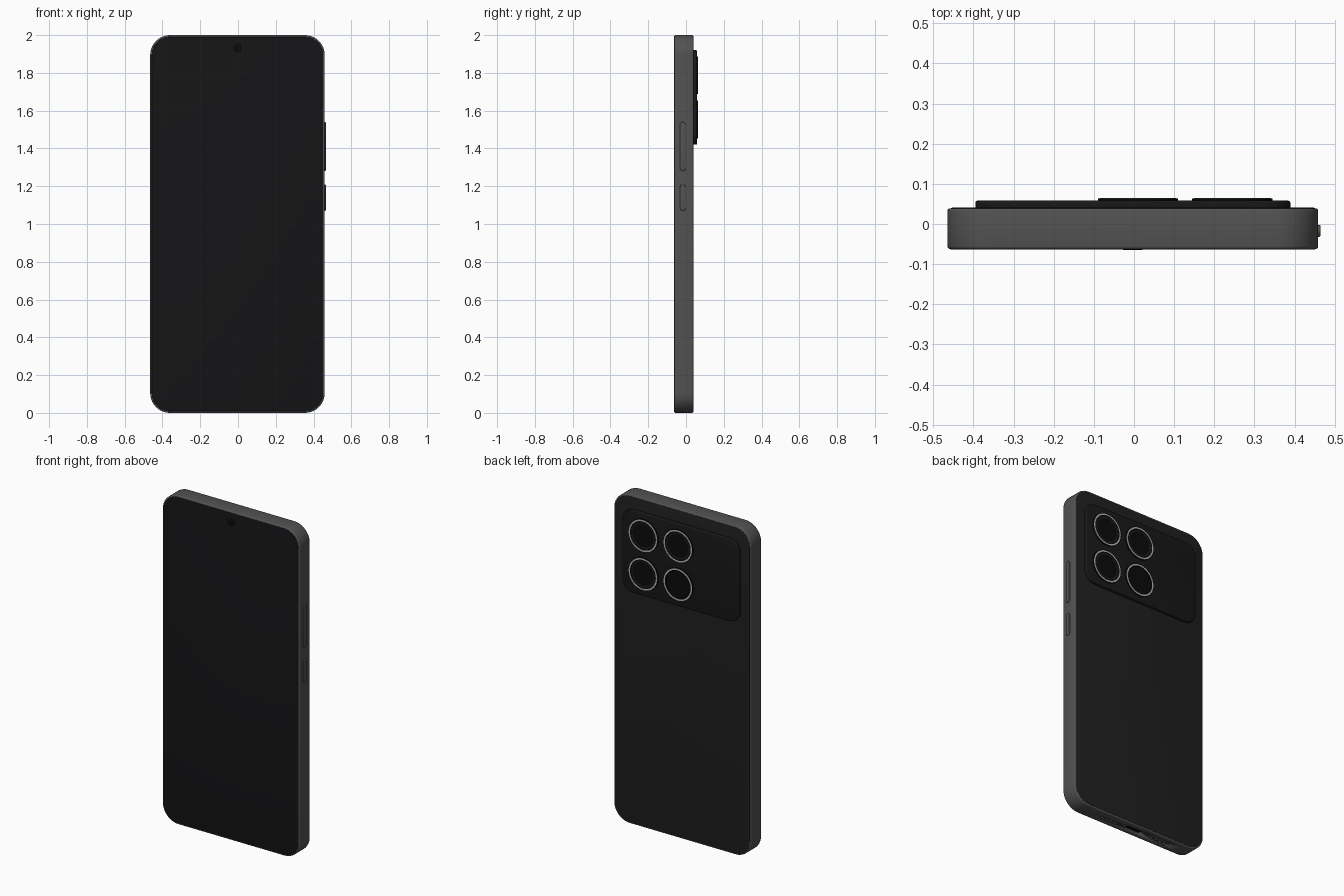
import bpy, bmesh, math
from mathutils import Matrix

if "Cube" in bpy.data.objects:
    bpy.data.objects.remove(bpy.data.objects["Cube"])


def material(name, r, g, b):
    m = bpy.data.materials.new(name)
    m.diffuse_color = (r, g, b, 1)
    m.use_nodes = True
    m.node_tree.nodes["Principled BSDF"].inputs["Base Color"].default_value = m.diffuse_color
    return m


METAL = material("frame_metal", 0.085, 0.085, 0.085)
BACK = material("matte_back", 0.014, 0.014, 0.014)
GLASS = material("screen_glass", 0.007, 0.007, 0.008)
PLATE = material("camera_plate", 0.009, 0.009, 0.010)
BLACK = material("black", 0.003, 0.003, 0.003)
SILVER = material("silver", 0.45, 0.45, 0.45)

# Local z becomes the outward direction of each side
TO_BACK = Matrix(((1, 0, 0), (0, 0, 1), (0, 1, 0))).to_4x4()    # (x, z, y)
TO_RIGHT = Matrix(((0, 0, 1), (1, 0, 0), (0, 1, 0))).to_4x4()   # (y, z, x)
TO_BOTTOM = Matrix.Identity(4)                                  # (x, y, z)


def outline(w, h, r, seg):
    """Rounded rectangle, or a circle when r is half of both sides."""
    pts = []
    for k, (sx, sy) in enumerate(((1, 1), (-1, 1), (-1, -1), (1, -1))):
        for i in range(seg + 1):
            a = math.pi / 2 * (k + i / seg)
            p = (sx * (w / 2 - r) + r * math.cos(a), sy * (h / 2 - r) + r * math.sin(a))
            if not pts or math.dist(p, pts[-1]) > 1e-5:
                pts.append(p)
    if math.dist(pts[0], pts[-1]) < 1e-5:
        pts.pop()
    return pts


def loft(name, mat, centre, size, r, rings, axes=TO_BACK, seg=10, closed=False):
    """Skin inset copies of an outline; rings are (height, inset) pairs."""
    bm = bmesh.new()
    loops = []
    for height, inset in rings:
        pts = outline(size[0] - 2 * inset, size[1] - 2 * inset, r - inset, seg)
        loops.append([bm.verts.new((centre[0] + x, centre[1] + y, height)) for x, y in pts])
    pairs = list(zip(loops, loops[1:]))
    if closed:
        pairs.append((loops[-1], loops[0]))
    else:
        bm.faces.new(loops[0])
        bm.faces.new(loops[-1])
    for a, b in pairs:
        for i in range(len(a)):
            j = (i + 1) % len(a)
            bm.faces.new((a[i], a[j], b[j], b[i]))
    bm.transform(axes)
    bmesh.ops.recalc_face_normals(bm, faces=bm.faces)
    me = bpy.data.meshes.new(name)
    bm.to_mesh(me)
    bm.free()
    me.materials.append(mat)
    ob = bpy.data.objects.new(name, me)
    bpy.context.collection.objects.link(ob)
    bpy.ops.object.select_all(action='DESELECT')
    ob.select_set(True)
    bpy.context.view_layer.objects.active = ob
    bpy.ops.object.shade_smooth_by_angle(angle=math.radians(32))
    return ob


def slab(lo, hi, b):
    """Ring heights for a slab with rounded edges of radius b."""
    low, high = [], []
    for i in range(4):
        a = math.pi / 6 * i
        low.append((lo + b * (1 - math.sin(a)), b * (1 - math.cos(a))))
        high.append((hi - b * (1 - math.sin(a)), b * (1 - math.cos(a))))
    return low[::-1] + high


CX, CZ = -0.003, 1.0

# Metal frame, back panel and front glass
frame = loft("frame", METAL, (CX, CZ), (0.924, 2.0), 0.105, slab(-0.0625, 0.039, 0.007))
loft("back_panel", BACK, (CX, CZ), (0.908, 1.984), 0.097, slab(0.03, 0.0405, 0.003))
loft("screen", GLASS, (CX, CZ), (0.908, 1.984), 0.097, slab(-0.064, -0.055, 0.002))
loft("front_camera", BLACK, (CX, 1.933), (0.048, 0.048), 0.024, slab(-0.0648, -0.06, 0.0005))

# Camera plate with four lenses
loft("camera_plate", PLATE, (CX, 1.67), (0.785, 0.5), 0.07, slab(0.035, 0.058, 0.005))
for row, z in enumerate((1.787, 1.553)):
    for col, x in enumerate((0.245, 0.01)):
        tag = f"{row}_{col}"
        c, d = (x, z), (0.2, 0.2)
        loft("lens_barrel_" + tag, BLACK, c, d, 0.1,
             [(0.05, 0), (0.0635, 0), (0.0635, 0.016), (0.060, 0.019)], seg=12)
        loft("lens_ring_" + tag, SILVER, c, d, 0.1,
             [(0.061, 0.003), (0.0645, 0.004), (0.0645, 0.013), (0.061, 0.014)], seg=12, closed=True)
        if (row, col) != (1, 1):
            loft("lens_inner_ring_" + tag, PLATE, c, d, 0.1,
                 [(0.058, 0.017), (0.0625, 0.017), (0.061, 0.032), (0.058, 0.032)], seg=12, closed=True)

# Side buttons
for name, z, length in (("volume_button", 1.41, 0.26), ("power_button", 1.14, 0.14)):
    loft(name, METAL, (-0.017, z), (0.03, length), 0.0149, slab(0.45, 0.465, 0.004), TO_RIGHT, 6)

# Recessed port and speaker holes on the bottom edge
holes = [("port", 0.0, 0.12, 0.036)]
for side in (-1, 1):
    for i in range(4):
        holes.append((f"speaker_hole_{side}_{i}", side * (0.13 + 0.03 * i), 0.016, 0.016))
for name, x, w, h in holes:
    r = h / 2 - 0.0001
    cutter = loft(name + "_cutter", BLACK, (CX + x, -0.012), (w, h), r,
                  [(-0.02, 0), (0.025, 0)], TO_BOTTOM, 5)
    cutter.hide_render = True
    cutter.hide_set(True)
    cut = frame.modifiers.new(name, 'BOOLEAN')
    cut.operation = 'DIFFERENCE'
    cut.object = cutter
    loft(name + "_floor", BLACK, (CX + x, -0.012), (w, h), r,
         [(0.012, 0), (0.03, 0)], TO_BOTTOM, 5)
